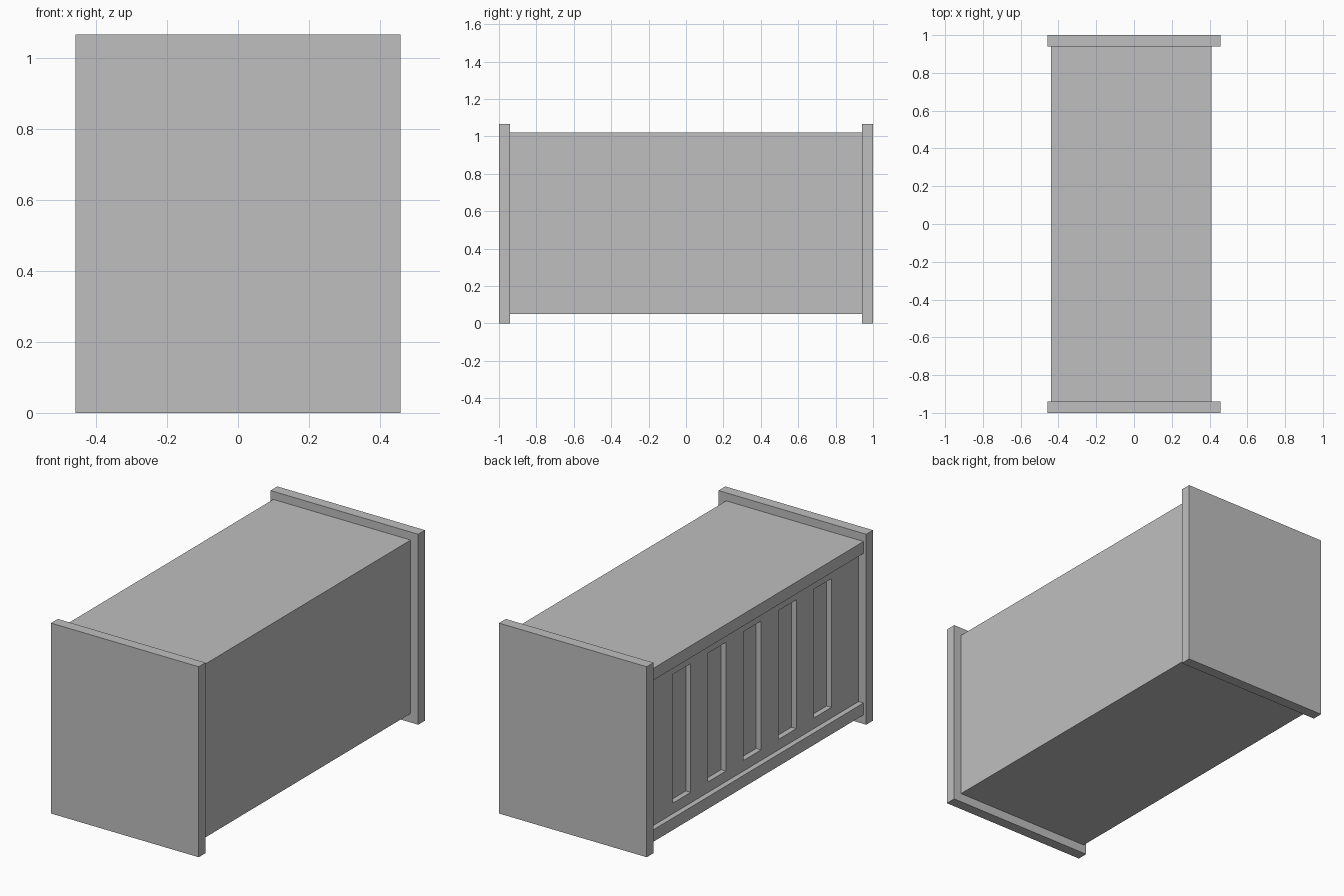
import bpy
import bmesh
from mathutils import Vector

if "Cube" in bpy.data.objects:
    bpy.data.objects.remove(bpy.data.objects["Cube"], do_unlink=True)

# Single grey finish
grey = bpy.data.materials.new("plain_grey")
grey.use_nodes = True
GREY = (0.52, 0.52, 0.52, 1)
grey.diffuse_color = GREY
grey.node_tree.nodes["Principled BSDF"].inputs["Base Color"].default_value = GREY

END, PLATE = 1.0, 0.06            # half length, end plate thickness
INNER = END - PLATE
BODY_X, RELIEF = 0.41, 0.03       # body half width, rail and slot depth
BOTTOM, TOP, RAIL = 0.05, 1.02, 0.067
SLOT_W, SLOT_LOW, SLOT_HIGH = 0.156, 0.176, 0.896
SLOT_CENTRES = [i * 0.311 for i in range(-2, 3)]


def box_mesh(low, high):
    """Return a bmesh box between two opposite corners."""
    low, high = Vector(low), Vector(high)
    bm = bmesh.new()
    bmesh.ops.create_cube(bm, size=1)
    bmesh.ops.scale(bm, vec=high - low, verts=bm.verts)
    bmesh.ops.translate(bm, vec=(low + high) / 2, verts=bm.verts)
    return bm


def finish(bm, name):
    mesh = bpy.data.meshes.new(name)
    bm.to_mesh(mesh)
    bm.free()
    mesh.materials.append(grey)
    obj = bpy.data.objects.new(name, mesh)
    bpy.context.collection.objects.link(obj)
    return obj


def cut(bm, point, normal):
    bmesh.ops.bisect_plane(bm, geom=bm.verts[:] + bm.edges[:] + bm.faces[:],
                           plane_co=point, plane_no=normal)


# Main body, with five upright slots sunk into its -x side
body = box_mesh((-BODY_X, -INNER, BOTTOM), (BODY_X, INNER, TOP))
for y in SLOT_CENTRES:
    for side in (-1, 1):
        cut(body, (0, y + side * SLOT_W / 2, 0), (0, 1, 0))
for z in (SLOT_LOW, SLOT_HIGH):
    cut(body, (0, 0, z), (0, 0, 1))


def is_slot(face):
    c = face.calc_center_median()
    return (face.normal.x < -0.9 and SLOT_LOW < c.z < SLOT_HIGH
            and any(abs(c.y - y) < SLOT_W / 2 for y in SLOT_CENTRES))


body.normal_update()
slots = bmesh.ops.extrude_discrete_faces(
    body, faces=[f for f in body.faces if is_slot(f)])["faces"]
bmesh.ops.translate(body, vec=(RELIEF, 0, 0),
                    verts=list({v for f in slots for v in f.verts}))
bmesh.ops.recalc_face_normals(body, faces=body.faces)
finish(body, "body")

# Raised rails along the slotted side
for name, z in (("bottom_rail", BOTTOM), ("top_rail", TOP - RAIL)):
    finish(box_mesh((-BODY_X - RELIEF, -INNER, z),
                    (-BODY_X, INNER, z + RAIL)), name)

# End plates, slightly larger than the body
for name, y in (("front_end_plate", -END), ("back_end_plate", INNER)):
    finish(box_mesh((-0.457, y, 0), (0.457, y + PLATE, 1.065)), name)
